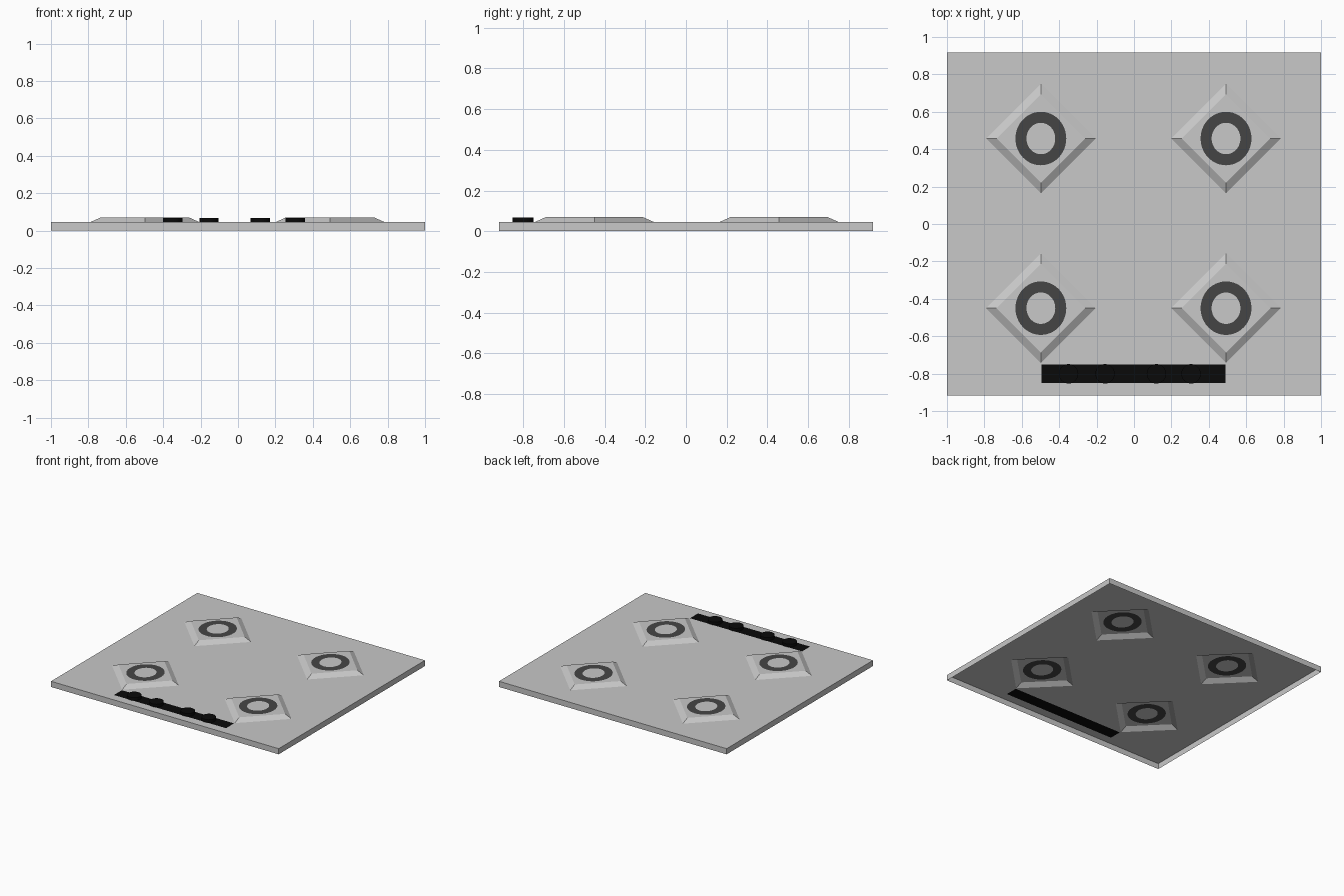
import bpy, bmesh, math
from mathutils import Vector

if "Cube" in bpy.data.objects:
    bpy.data.objects.remove(bpy.data.objects["Cube"])

Z_TOP, Z_CAP = 0.045, 0.07
X0, X1, Y0, Y1 = -1.0, 1.0, -0.918, 0.918
BURNERS = [(x, y) for x in (-0.498, 0.492) for y in (-0.45, 0.457)]
BASE, CAP = 0.293, 0.237


def material(name, v):
    m = bpy.data.materials.new(name)
    m.diffuse_color = (v, v, v, 1)
    m.use_nodes = True
    m.node_tree.nodes["Principled BSDF"].inputs["Base Color"].default_value = m.diffuse_color
    return m


grey = material("light grey enamel", 0.58)
dark = material("dark grey ring", 0.06)
black = material("black", 0.003)


def finish(bm, name, *mats):
    bm.normal_update()
    me = bpy.data.meshes.new(name)
    bm.to_mesh(me)
    bm.free()
    ob = bpy.data.objects.new(name, me)
    bpy.context.collection.objects.link(ob)
    for m in mats:
        me.materials.append(m)
    return ob


def rect(x0, x1, y0, y1):
    return [(x0, y0), (x1, y0), (x1, y1), (x0, y1)]


STRIP = rect(-0.495, 0.49, -0.85, -0.75)

# hob plate: thin shell, open below, with openings for burners and control strip
bm = bmesh.new()
edges = []
diamonds = [[(cx + BASE, cy), (cx, cy + BASE), (cx - BASE, cy), (cx, cy - BASE)]
            for cx, cy in BURNERS]
for n, loop in enumerate([rect(X0, X1, Y0, Y1), STRIP] + diamonds):
    vs = [bm.verts.new((x, y, Z_TOP)) for x, y in loop]
    edges += [bm.edges.new((vs[i], vs[i - 1])) for i in range(4)]
    if n == 0:
        outer = vs
bmesh.ops.triangle_fill(bm, edges=edges, use_beauty=True, normal=(0, 0, 1))
bm.normal_update()
for f in bm.faces:
    if f.normal.z < 0:
        f.normal_flip()
low = [bm.verts.new((v.co.x, v.co.y, 0)) for v in outer]
for i in range(4):
    j = (i + 1) % 4
    bm.faces.new((low[i], low[j], outer[j], outer[i]))
finish(bm, "hob_plate", grey)


# burners: raised diamond pads with a dark ring on the flat cap
def burner(name, cx, cy, n=48):
    bm = bmesh.new()
    ang = [2 * math.pi * i / n for i in range(n)]

    def diamond(r, z):
        return [bm.verts.new((cx + r * math.cos(a) / (abs(math.cos(a)) + abs(math.sin(a))),
                              cy + r * math.sin(a) / (abs(math.cos(a)) + abs(math.sin(a))), z))
                for a in ang]

    def oval(rx, ry):
        return [bm.verts.new((cx + rx * math.cos(a), cy + ry * math.sin(a), Z_CAP)) for a in ang]

    loops = [diamond(BASE, Z_TOP), diamond(CAP, Z_CAP), oval(0.136, 0.143), oval(0.077, 0.084)]
    for k in range(3):
        for i in range(n):
            j = (i + 1) % n
            f = bm.faces.new((loops[k][i], loops[k][j], loops[k + 1][j], loops[k + 1][i]))
            f.material_index = 1 if k == 2 else 0
    bm.faces.new(loops[3])
    finish(bm, name, grey, dark)


for i, (x, y) in enumerate(BURNERS):
    burner(f"burner_{i + 1}", x, y)

# control strip, flush with the plate
bm = bmesh.new()
bm.faces.new([bm.verts.new((x, y, Z_TOP)) for x, y in STRIP])
finish(bm, "control_strip", black)

# control knobs
for i, x in enumerate((-0.35, -0.155, 0.12, 0.305)):
    bm = bmesh.new()
    bmesh.ops.create_cone(bm, cap_ends=True, segments=32, radius1=0.052, radius2=0.052, depth=0.023)
    bmesh.ops.translate(bm, verts=bm.verts, vec=Vector((x, -0.801, Z_TOP + 0.0115)))
    bmesh.ops.delete(bm, geom=[f for f in bm.faces if f.calc_center_median().z < Z_TOP + 0.001],
                     context='FACES_ONLY')
    finish(bm, f"control_knob_{i + 1}", black)
